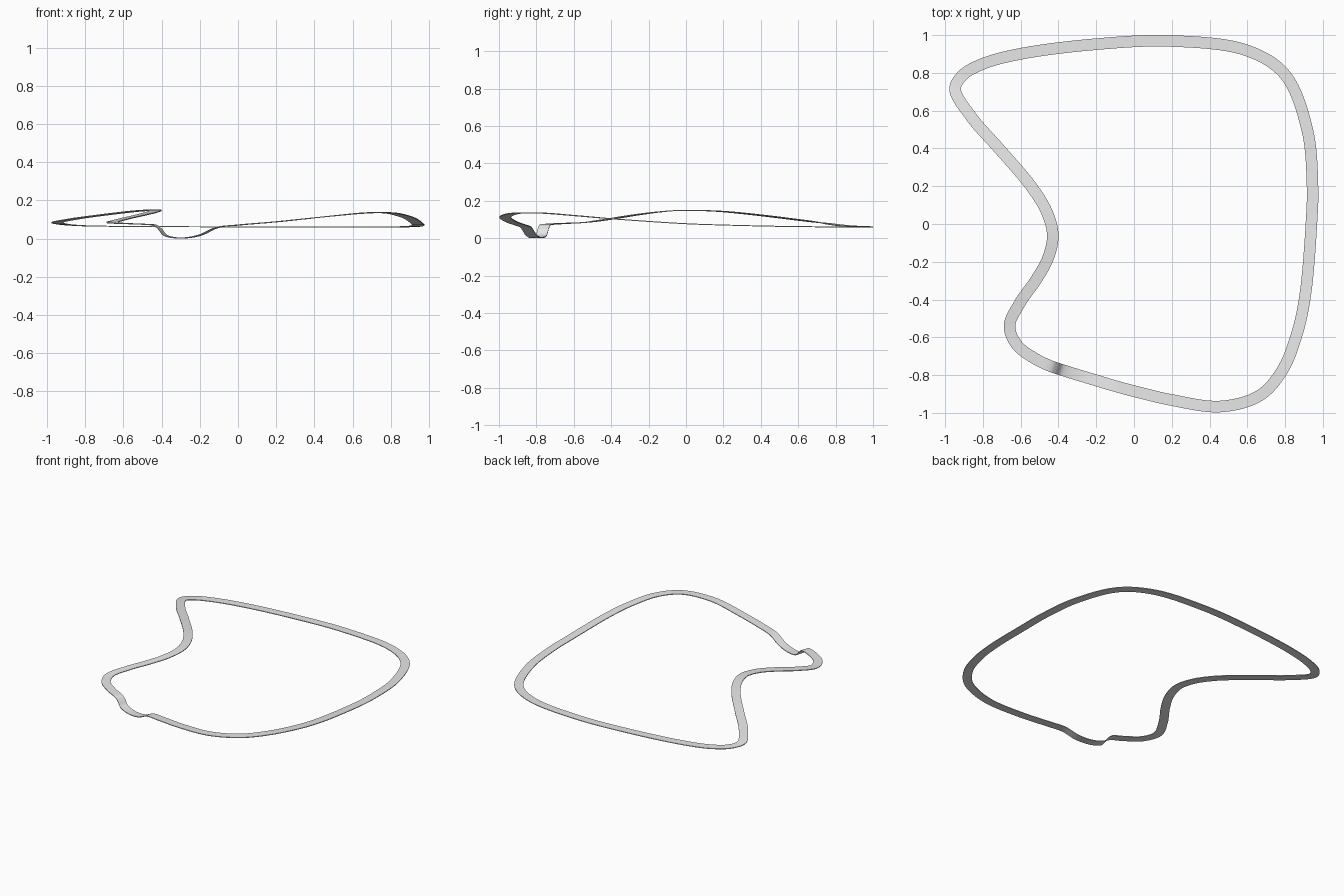
import bpy, bmesh
from mathutils import Vector

if "Cube" in bpy.data.objects:
    bpy.data.objects.remove(bpy.data.objects["Cube"])

WIDTH = 0.061
THICK = 0.005
STEPS = 14

# Centreline of the closed circuit, counter-clockwise from the front dip
PATH = [
    (-0.435, -0.755, 0.068), (-0.41, -0.763, 0.050), (-0.38, -0.773, 0.016),
    (-0.30, -0.798, 0.002), (-0.20, -0.828, 0.017), (-0.11, -0.855, 0.057),
    (0.00, -0.885, 0.070), (0.20, -0.932, 0.087), (0.46, -0.966, 0.114),
    (0.665, -0.908, 0.133), (0.785, -0.775, 0.134), (0.863, -0.58, 0.119),
    (0.906, -0.38, 0.102), (0.939, 0.00, 0.077), (0.945, 0.20, 0.070),
    (0.917, 0.50, 0.063), (0.80, 0.79, 0.060), (0.60, 0.918, 0.060),
    (0.20, 0.969, 0.060), (-0.20, 0.952, 0.061), (-0.60, 0.901, 0.063),
    (-0.80, 0.848, 0.066), (-0.905, 0.789, 0.073), (-0.947, 0.715, 0.083),
    (-0.86, 0.565, 0.102), (-0.715, 0.40, 0.122), (-0.545, 0.20, 0.142),
    (-0.46, 0.06, 0.148), (-0.43, -0.06, 0.147), (-0.455, -0.18, 0.136),
    (-0.515, -0.29, 0.121), (-0.605, -0.42, 0.100), (-0.659, -0.54, 0.084),
    (-0.62, -0.64, 0.079), (-0.52, -0.715, 0.075),
]


def spline(points, steps):
    """Closed spline with chord-length tangents through the points."""
    pts = [Vector(p) for p in points]
    n = len(pts)
    out = []
    for i in range(n):
        p0, p1, p2, p3 = (pts[(i + k) % n] for k in (-1, 0, 1, 2))
        a, b, c = ((p1 - p0).length ** .5, (p2 - p1).length ** .5,
                   (p3 - p2).length ** .5)
        m1 = b * ((p1 - p0) / a - (p2 - p0) / (a + b) + (p2 - p1) / b)
        m2 = b * ((p2 - p1) / b - (p3 - p1) / (b + c) + (p3 - p2) / c)
        for s in range(steps):
            t = s / steps
            out.append(p1 * (2*t**3 - 3*t**2 + 1) + m1 * (t**3 - 2*t**2 + t)
                       + p2 * (3*t**2 - 2*t**3) + m2 * (t**3 - t**2))
    return out


# Thin slab swept along the centreline, level from side to side
centre = spline(PATH, STEPS)
n = len(centre)
low = min(p.z for p in centre)
up = Vector((0, 0, THICK))
bm = bmesh.new()
rings = []
for i, p in enumerate(centre):
    d = centre[(i + 1) % n] - centre[i - 1]
    side = Vector((d.y, -d.x, 0)).normalized() * WIDTH / 2
    base = p - Vector((0, 0, low))
    rings.append([bm.verts.new(v) for v in
                  (base + side, base + side + up, base - side + up, base - side)])
for i in range(n):
    a, b = rings[i], rings[(i + 1) % n]
    for k in range(4):
        m = (k + 1) % 4
        bm.faces.new((a[k], b[k], b[m], a[m]))
bmesh.ops.recalc_face_normals(bm, faces=bm.faces)

mesh = bpy.data.meshes.new("track_surface")
bm.to_mesh(mesh)
bm.free()
track = bpy.data.objects.new("track_surface", mesh)
bpy.context.collection.objects.link(track)

# One pale grey all over, smooth along the track with crisp borders
grey = bpy.data.materials.new("pale grey")
grey.diffuse_color = (0.8, 0.8, 0.8, 1)
grey.use_nodes = True
grey.node_tree.nodes["Principled BSDF"].inputs["Base Color"].default_value = grey.diffuse_color
mesh.materials.append(grey)
bpy.context.view_layer.objects.active = track
track.select_set(True)
bpy.ops.object.shade_smooth_by_angle()
